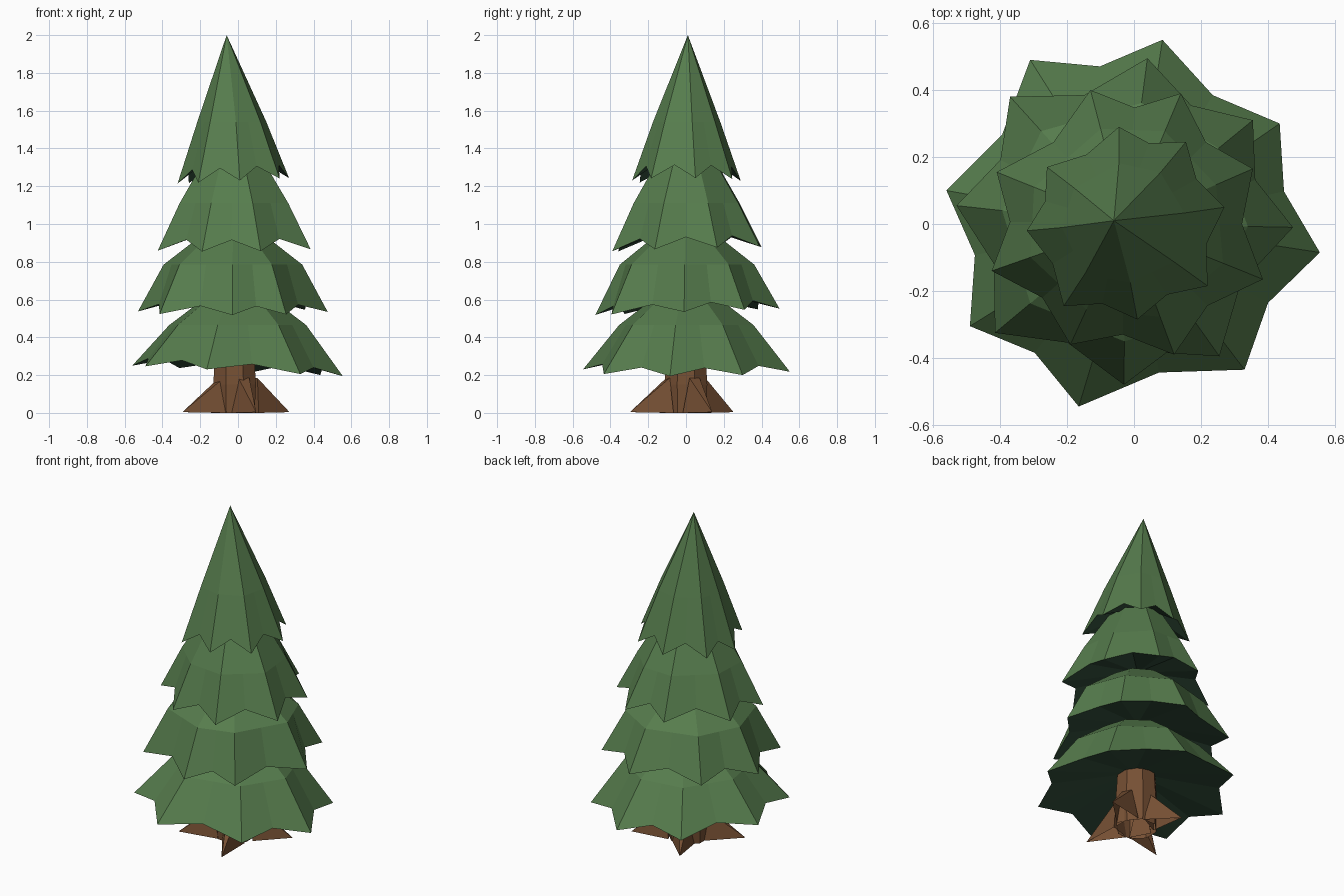
import bpy, bmesh, math
from mathutils import Vector

if "Cube" in bpy.data.objects:
    bpy.data.objects.remove(bpy.data.objects["Cube"])


def material(name, rgb):
    m = bpy.data.materials.new(name)
    m.diffuse_color = (*rgb, 1)
    m.use_nodes = True
    m.node_tree.nodes["Principled BSDF"].inputs["Base Color"].default_value = m.diffuse_color
    return m


green = material("needle green", (0.093, 0.202, 0.074))
dark = material("shaded underside green", (0.033, 0.078, 0.045))
brown = material("bark brown", (0.182, 0.080, 0.034))


def finish(bm, name, mats, open_base=False):
    bmesh.ops.recalc_face_normals(bm, faces=bm.faces)
    if open_base:  # hollow below, like a bark shell
        bm.normal_update()
        low = [f for f in bm.faces if f.normal.z < -.9]
        bmesh.ops.delete(bm, geom=low, context='FACES')
    me = bpy.data.meshes.new(name)
    bm.to_mesh(me)
    bm.free()
    for m in mats:
        me.materials.append(m)
    ob = bpy.data.objects.new(name, me)
    bpy.context.collection.objects.link(ob)
    return ob


def bridge(bm, a, b):
    n = len(a)
    for i in range(n):
        bm.faces.new((a[i], a[(i + 1) % n], b[(i + 1) % n], b[i]))


def fan(bm, ring, point, mat=0):
    c = bm.verts.new(point)
    n = len(ring)
    for i in range(n):
        bm.faces.new((ring[i], ring[(i + 1) % n], c)).material_index = mat


def tier(name, tips, centre, z, tilt, notch, lift, rings, apex, hollow):
    """Jagged skirt: eight tips with notches between, narrowing rings, dark hollow below."""
    bm = bmesh.new()
    c = Vector(centre)
    tips = [Vector(t) for t in tips]
    outline = []
    for i, t in enumerate(tips):
        outline += [t, (t + tips[(i + 1) % 8]) / 2]
    rim = []
    for i, p in enumerate(outline):
        q = c + (p - c) * (notch if i % 2 else 1)
        rim.append(bm.verts.new((q.x, q.y, z + Vector(tilt).dot(p) + lift * (i % 2))))
    prev = rim
    for f, h in rings:
        ring = [bm.verts.new((*(c + (p - c) * f), h)) for p in outline]
        bridge(bm, prev, ring)
        prev = ring
    fan(bm, prev, apex)
    fan(bm, rim, (c.x, c.y, z + hollow), 1)
    return finish(bm, name, (green, dark))


# Foliage tiers, bottom to top
tier("bottom_branches",
     [(.555, -.085), (.435, .30), (.085, .55), (-.31, .49),
      (-.56, .10), (-.49, -.305), (-.165, -.545), (.33, -.435)],
     (0, 0), .222, (-.05, 0), .905, .04, [(.65, .465), (.33, .60)], (-.01, 0, .61), .13)
tier("lower_middle_branches",
     [(.475, -.01), (.355, .31), (.04, .495), (-.37, .38),
      (-.53, .055), (-.415, -.325), (-.03, -.48), (.255, -.395)],
     (-.025, 0), .535, (0, .035), .88, .045, [(.73, .785), (.32, .945)], (-.025, 0, .955), .14)
tier("upper_middle_branches",
     [(.385, -.165), (.355, .165), (.14, .39), (-.13, .40),
      (-.41, .155), (-.425, -.14), (-.19, -.36), (.12, -.39)],
     (-.025, 0), .867, (.01, .03), .88, .06, [(.71, 1.11), (.38, 1.34)], (-.03, 0, 1.36), .14)
tier("top_branches",
     [(.27, .05), (.155, .245), (-.045, .29), (-.26, .17),
      (-.32, -.02), (-.21, -.245), (.01, -.285), (.22, -.185)],
     (-.045, .005), 1.23, (.05, 0), .9, .07, [(.62, 1.54)], (-.06, .01, 2.0), .2)

# Trunk: eight-sided, tapering
bm = bmesh.new()
prev = None
for r, h in ((.115, 0), (.122, .15), (.108, .38)):
    ring = [bm.verts.new((-.018 + r * math.cos(math.pi * (i + .5) / 4),
                          r * math.sin(math.pi * (i + .5) / 4), h)) for i in range(8)]
    if prev:
        bridge(bm, prev, ring)
    else:
        bm.faces.new(ring)
    prev = ring
bm.faces.new(prev)
finish(bm, "trunk", (brown,), True)

# Roots: four pointed wedges flaring from the trunk
for i, (deg, reach) in enumerate(((27, .306), (118, .285), (208, .333), (288, .312))):
    out = Vector((math.cos(math.radians(deg)), math.sin(math.radians(deg)), 0))
    side = Vector((-out.y, out.x, 0))
    up = Vector((0, 0, .185))
    bm = bmesh.new()
    inner = [bm.verts.new(p) for p in (out * .09 + side * .065, out * .09 - side * .065,
                                       out * .10 - side * .03 + up, out * .10 + side * .03 + up)]
    bm.faces.new(inner)
    fan(bm, inner, out * reach + Vector((0, 0, .004)))
    finish(bm, f"root_{i + 1}", (brown,), True)
